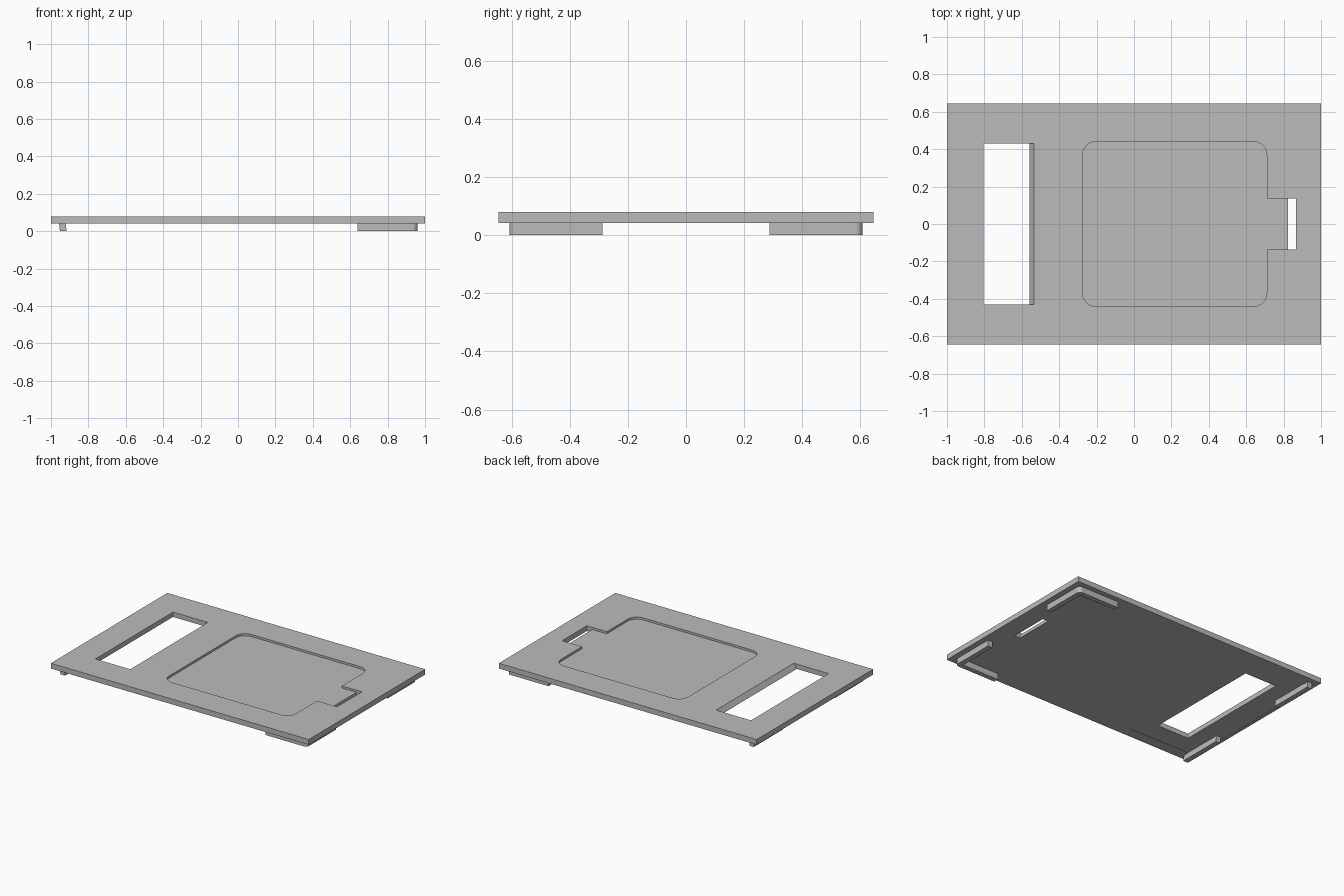
import bpy, bmesh, math

cube = bpy.data.objects.get("Cube")
if cube:
    bpy.data.objects.remove(cube, do_unlink=True)

grey = bpy.data.materials.new("plain grey")
grey.use_nodes = True
colour = (0.5, 0.5, 0.5, 1)
grey.diffuse_color = colour
grey.node_tree.nodes["Principled BSDF"].inputs["Base Color"].default_value = colour

BOTTOM, TOP = 0.042, 0.079
HALF_Y = 0.645


def prism(name, outline, z0, z1, upper=None):
    """Closed prism from an outline; the upper outline may differ."""
    bm = bmesh.new()
    low = [bm.verts.new((x, y, z0)) for x, y in outline]
    high = [bm.verts.new((x, y, z1)) for x, y in (upper or outline)]
    bm.faces.new(low[::-1])
    bm.faces.new(high)
    n = len(low)
    for i in range(n):
        j = (i + 1) % n
        bm.faces.new((low[i], low[j], high[j], high[i]))
    bmesh.ops.recalc_face_normals(bm, faces=bm.faces)
    mesh = bpy.data.meshes.new(name)
    bm.to_mesh(mesh)
    bm.free()
    mesh.materials.append(grey)
    obj = bpy.data.objects.new(name, mesh)
    bpy.context.collection.objects.link(obj)
    return obj


def rect(x0, x1, y0, y1):
    return [(x0, y0), (x1, y0), (x1, y1), (x0, y1)]


def arc(cx, cy, r, start, steps=6):
    """Quarter-circle points, counter-clockwise from a start angle."""
    angles = [math.radians(start + 90 * i / steps) for i in range(steps + 1)]
    return [(cx + r * math.cos(a), cy + r * math.sin(a)) for a in angles]


def cut(target, cutter):
    cutter.hide_render = True
    mod = target.modifiers.new("cut", "BOOLEAN")
    mod.operation = "DIFFERENCE"
    mod.solver = "EXACT"
    mod.object = cutter
    bpy.context.view_layer.objects.active = target
    bpy.ops.object.modifier_apply(modifier=mod.name)
    bpy.data.objects.remove(cutter, do_unlink=True)


# Cover plate
plate = prism("cover_plate", rect(-1, 1, -HALF_Y, HALF_Y), BOTTOM, TOP)

# Rounded shallow recess with a square finger notch on its +x side
r, x0, x1, hy = 0.07, -0.275, 0.71, 0.44
slot_end, notch = 0.865, 0.137
outline = (arc(x0 + r, -hy + r, r, 180) + arc(x1 - r, -hy + r, r, 270)
           + [(x1, -notch), (slot_end, -notch), (slot_end, notch), (x1, notch)]
           + arc(x1 - r, hy - r, r, 0) + arc(x0 + r, hy - r, r, 90))
cut(plate, prism("recess_cutter", outline, TOP - 0.015, TOP + 0.05))

# Narrow slot through the end of the notch
cut(plate, prism("slot_cutter", rect(0.823, slot_end, -notch, notch), 0, TOP + 0.04))

# Shallow step on the underside around the window
cut(plate, prism("underside_cutter", rect(-0.98, -0.44, -0.57, 0.57), 0, BOTTOM + 0.003))

# Window with one sloping wall
slope = 0.025 / (TOP - BOTTOM)
z_low, z_high = BOTTOM - 0.02, TOP + 0.02
cut(plate, prism("window_cutter",
                 rect(-0.805, -0.56 - 0.02 * slope, -0.43, 0.43), z_low, z_high,
                 rect(-0.805, -0.535 + 0.02 * slope, -0.43, 0.43)))

# Locating ribs under the plate, mirrored front to back
out_x, out_y, near_x, near_y, t, c = 0.96, 0.608, 0.64, 0.288, 0.035, 0.025
for side, sign in (("front", -1), ("back", 1)):
    corner = [(near_x, out_y - t), (out_x - t, out_y - t), (out_x - t, near_y),
              (out_x, near_y)] + arc(out_x - c, out_y - c, c, 0) + [(near_x, out_y)]
    prism(side + "_left_corner_rib", [(x, sign * y) for x, y in corner], 0, BOTTOM + 0.002)
    bar = [(x, sign * y) for x, y in rect(-0.952, -0.916, near_y, out_y)]
    bar_top = [(x, sign * y) for x, y in rect(-0.957, -0.922, near_y, out_y)]
    prism(side + "_right_rib", bar, 0, BOTTOM + 0.004, bar_top)
